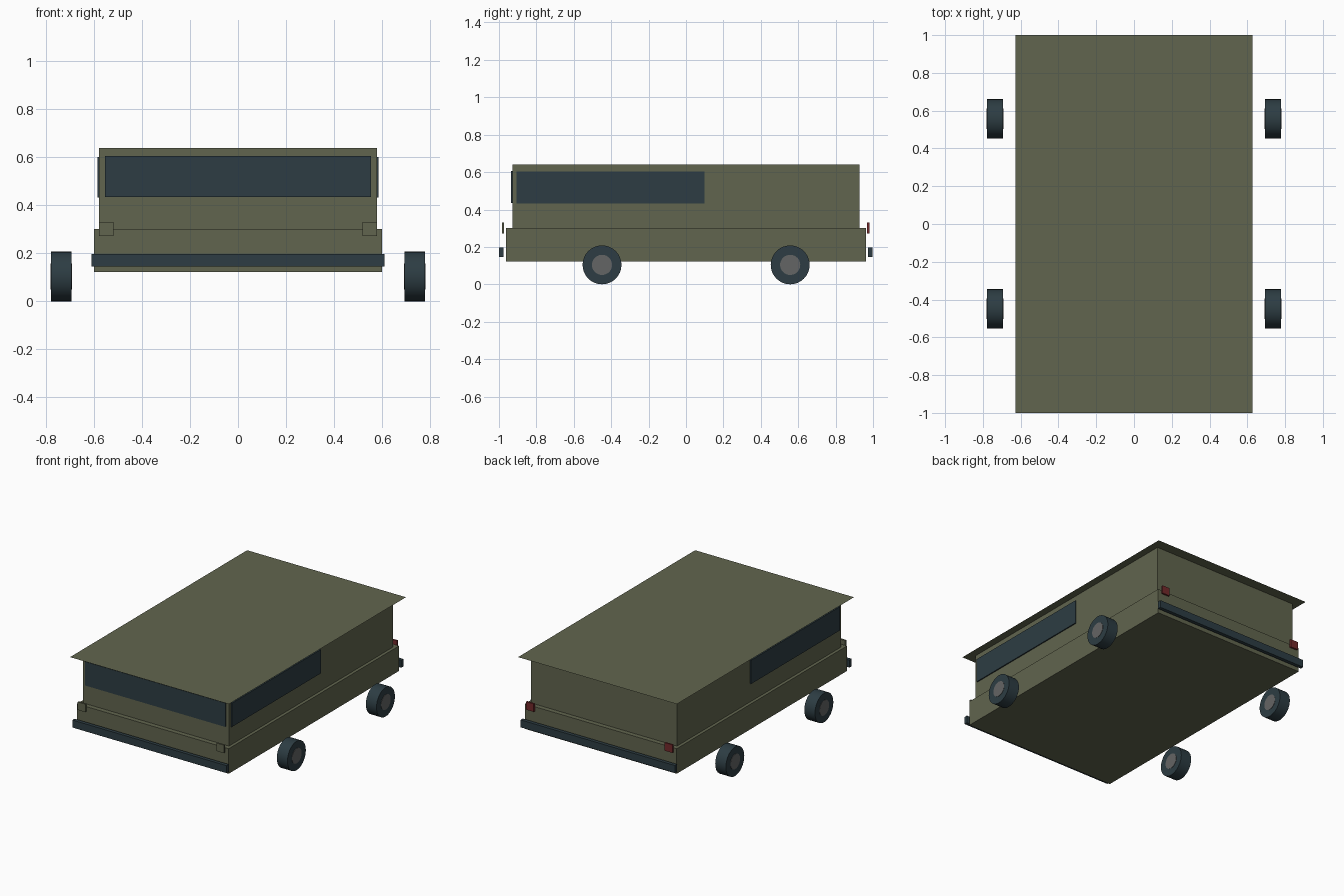
import bpy
import math

if "Cube" in bpy.data.objects:
    bpy.data.objects.remove(bpy.data.objects["Cube"])


def material(name, rgb):
    m = bpy.data.materials.new(name)
    m.diffuse_color = (*rgb, 1.0)
    m.use_nodes = True
    m.node_tree.nodes["Principled BSDF"].inputs["Base Color"].default_value = m.diffuse_color
    return m


OLIVE = material("olive paint", (0.120, 0.130, 0.077))
DARK = material("dark blue grey", (0.026, 0.046, 0.056))
GREY = material("hub grey", (0.127, 0.130, 0.130))
RED = material("tail light red", (0.17, 0.022, 0.024))


def box(name, lo, hi, mat):
    """Box between two opposite corners."""
    centre = [(a + b) / 2 for a, b in zip(lo, hi)]
    bpy.ops.mesh.primitive_cube_add(size=1, location=centre)
    ob = bpy.context.object
    ob.name = name
    ob.scale = [b - a for a, b in zip(lo, hi)]
    bpy.ops.object.transform_apply(location=False, rotation=False, scale=True)
    ob.data.materials.append(mat)
    return ob


def disc(name, radius, width, centre, mat):
    """Cylinder with its axis along x."""
    bpy.ops.mesh.primitive_cylinder_add(vertices=32, radius=radius, depth=width,
                                        location=centre, rotation=(0, math.pi / 2, 0))
    ob = bpy.context.object
    ob.name = name
    ob.data.materials.append(mat)
    bpy.ops.object.shade_smooth_by_angle(angle=math.radians(40))
    return ob


# Body: wide lower hull and slightly narrower cabin
box("lower_body", (-0.60, -0.962, 0.123), (0.60, 0.962, 0.302), OLIVE)
box("cabin", (-0.578, -0.928, 0.302), (0.578, 0.928, 0.640), OLIVE)

# Flat overhanging roof sheet
bpy.ops.mesh.primitive_plane_add(size=1, location=(0, 0, 0.643))
roof = bpy.context.object
roof.name = "roof_sheet"
roof.scale = (1.256, 2.0, 1)
bpy.ops.object.transform_apply(location=False, rotation=False, scale=True)
roof.data.materials.append(OLIVE)

# Windscreen
box("windscreen", (-0.554, -0.935, 0.435), (0.554, -0.927, 0.605), DARK)

# Bumpers
box("front_bumper", (-0.61, -1.0, 0.145), (0.61, -0.975, 0.198), DARK)
box("rear_bumper", (-0.61, 0.972, 0.145), (0.61, 0.997, 0.198), DARK)

for side, s in (("left", -1), ("right", 1)):
    # Side window plates
    xs = sorted((s * 0.577, s * 0.586))
    box(f"{side}_window", (xs[0], -0.905, 0.432), (xs[1], 0.10, 0.602), DARK)

    # Lamps
    xs = sorted((s * 0.518, s * 0.578))
    box(f"{side}_headlight", (xs[0], -0.985, 0.273), (xs[1], -0.972, 0.33), OLIVE)
    box(f"{side}_tail_light", (xs[0], 0.968, 0.273), (xs[1], 0.98, 0.33), RED)

    # Wheels with hubs showing on both faces
    for end, y in (("front", -0.449), ("rear", 0.557)):
        centre = (s * 0.736, y, 0.104)
        disc(f"{end}_{side}_tyre", 0.104, 0.084, centre, DARK)
        disc(f"{end}_{side}_hub", 0.054, 0.088, centre, GREY)
